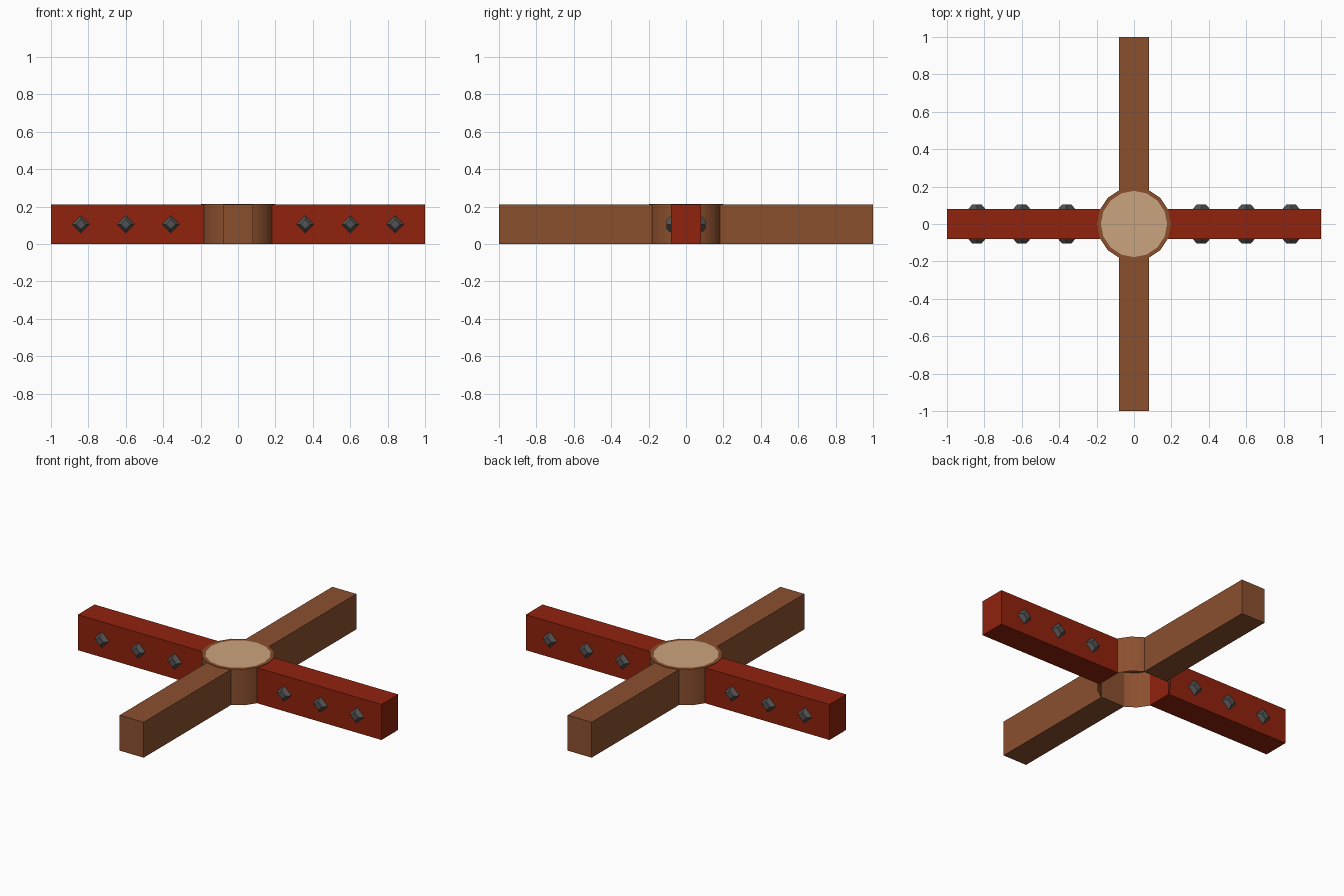
import bpy, bmesh, math
from mathutils import Matrix

if "Cube" in bpy.data.objects:
    bpy.data.objects.remove(bpy.data.objects["Cube"])

H = 0.211      # arm height
W = 0.079      # arm half width
R = 0.198      # hub radius


def material(name, rgb):
    m = bpy.data.materials.new(name)
    m.diffuse_color = (*rgb, 1)
    m.use_nodes = True
    m.node_tree.nodes["Principled BSDF"].inputs["Base Color"].default_value = m.diffuse_color
    return m


RED = material("dark red", (0.28, 0.016, 0.004))
BROWN = material("wood brown", (0.26, 0.080, 0.028))
BEIGE = material("cut wood beige", (0.60, 0.37, 0.21))
GREY = material("iron grey", (0.085, 0.085, 0.085))


def finish(name, bm, *mats):
    bmesh.ops.recalc_face_normals(bm, faces=bm.faces)
    me = bpy.data.meshes.new(name)
    bm.to_mesh(me)
    bm.free()
    for m in mats:
        me.materials.append(m)
    ob = bpy.data.objects.new(name, me)
    bpy.context.collection.objects.link(ob)
    return ob


def arm(name, angle, mat):
    """Square beam running outwards from the hub."""
    bm = bmesh.new()
    x0, x1 = 0.178, 1.0
    bmesh.ops.create_cube(bm, size=1, matrix=Matrix.Rotation(angle, 4, 'Z')
                          @ Matrix.Translation(((x0 + x1) / 2, 0, H / 2))
                          @ Matrix.Diagonal((x1 - x0, 2 * W, H, 1)))
    finish(name, bm, mat)


# four arms: red along x, brown along y
for i, (side, mat) in enumerate((("right", RED), ("back", BROWN),
                                 ("left", RED), ("front", BROWN))):
    arm(side + "_arm", i * math.pi / 2, mat)

# hub: hollow drum open underneath, inset beige top
bm = bmesh.new()
bmesh.ops.create_cone(bm, cap_ends=True, segments=16, radius1=R, radius2=R, depth=H + 0.003,
                      matrix=Matrix.Translation((0, 0, (H + 0.003) / 2)))
caps = [f for f in bm.faces if abs(f.normal.z) > 0.9]
top = max(caps, key=lambda f: f.calc_center_median().z)
bottom = min(caps, key=lambda f: f.calc_center_median().z)
bmesh.ops.inset_region(bm, faces=[top], thickness=0.021)
top.material_index = 1
bmesh.ops.delete(bm, geom=[bottom], context='FACES_ONLY')
hub = finish("hub", bm, BROWN, BEIGE)
bpy.context.view_layer.objects.active = hub
hub.select_set(True)
bpy.ops.object.shade_smooth_by_angle(angle=math.radians(40))

# diamond studs on both faces of the red arms
for sx in (-1, 1):
    for sy in (-1, 1):
        for n, x in enumerate((0.36, 0.60, 0.84)):
            bm = bmesh.new()
            bmesh.ops.create_cone(bm, cap_ends=True, segments=4, radius1=0.052, radius2=0.026,
                                  depth=0.03,
                                  matrix=Matrix.Translation((sx * x, sy * 0.088, H / 2))
                                  @ Matrix.Rotation(-sy * math.pi / 2, 4, 'X'))
            finish(f"{'left' if sx < 0 else 'right'}_{'front' if sy < 0 else 'back'}_stud_{n + 1}",
                   bm, GREY)
